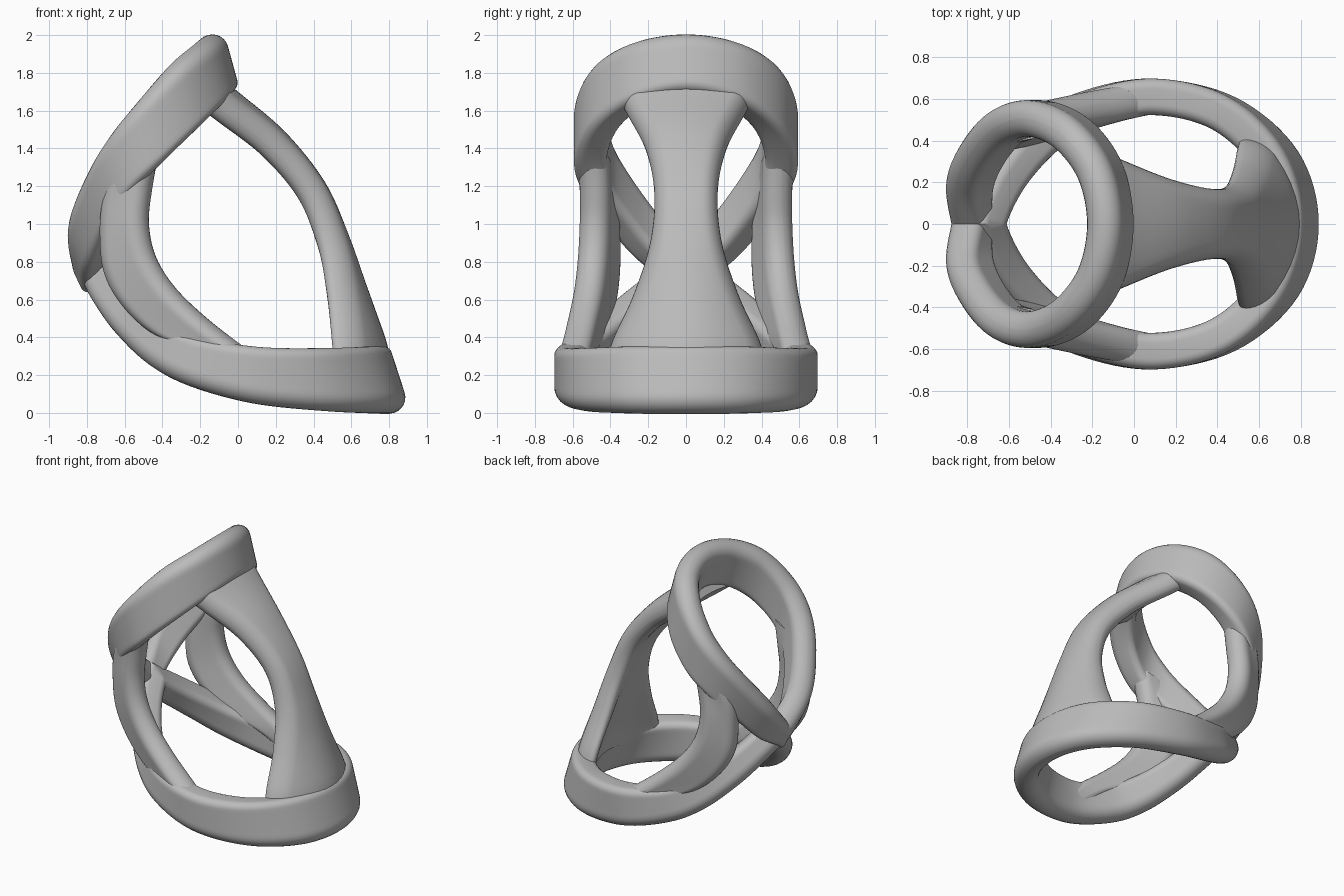
import bpy
import bmesh
import math
from mathutils import Vector, Matrix

if "Cube" in bpy.data.objects:
    bpy.data.objects.remove(bpy.data.objects["Cube"])

grey = bpy.data.materials.new("plain_grey")
grey.use_nodes = True
grey.diffuse_color = (0.5, 0.5, 0.5, 1)
grey.node_tree.nodes["Principled BSDF"].inputs["Base Color"].default_value = (0.5, 0.5, 0.5, 1)


def spline(rows, steps):
    """Smooth curve through rows of values of any length."""
    first = [2 * a - b for a, b in zip(rows[0], rows[1])]
    last = [2 * a - b for a, b in zip(rows[-1], rows[-2])]
    pts = [first] + rows + [last]
    out = []
    for i in range(1, len(pts) - 2):
        for s in range(steps):
            t = s / steps
            out.append([b + 0.5 * t * (c - a + t * (2 * a - 5 * b + 4 * c - d + t * (3 * (b - c) + d - a)))
                        for a, b, c, d in zip(*pts[i - 1:i + 3])])
    out.append(rows[-1])
    return out


def band_section(width, thick, r_start, r_end):
    """Rounded band outline: u runs across the width, v through the thickness."""
    h = thick / 2
    half = []
    for k in range(7):
        a = k / 6 * math.pi / 2
        half.append((r_start * (1 - math.cos(a)), h - r_start * (1 - math.sin(a))))
    for k in range(1, 10):
        half.append((r_start + (width - r_start - r_end) * k / 10, h))
    for k in range(7):
        a = k / 6 * math.pi / 2
        half.append((width - r_end * (1 - math.sin(a)), h - r_end * (1 - math.cos(a))))
    return half + [(u, -v) for u, v in reversed(half)]


def sweep(name, rows, thick, r_start, r_end, steps=8, mirror=True):
    """Sweep a band along rows of (edge a xyz, edge b xyz, bulge)."""
    path = spline(rows, steps)
    mids = [(Vector(p[:3]) + Vector(p[3:6])) / 2 for p in path]
    bm = bmesh.new()
    loops = []
    for i, p in enumerate(path):
        a, b = Vector(p[:3]), Vector(p[3:6])
        tangent = mids[min(i + 1, len(mids) - 1)] - mids[max(i - 1, 0)]
        width = (b - a).length
        across = (b - a) / width
        normal = tangent.cross(across).normalized()
        loop = []
        for u, v in band_section(width, thick, r_start, r_end):
            lift = p[6] * (1 - (2 * u / width - 1) ** 2)
            loop.append(bm.verts.new(a + across * u + normal * (v + lift)))
        loops.append(loop)
    n = len(loops[0])
    for l0, l1 in zip(loops, loops[1:]):
        for k in range(n):
            bm.faces.new((l0[k], l0[(k + 1) % n], l1[(k + 1) % n], l1[k]))
    bm.faces.new(loops[0])
    bm.faces.new(loops[-1])
    bmesh.ops.remove_doubles(bm, verts=bm.verts[:], dist=0.0005)
    if mirror:
        # trim at the middle plane, then reflect to the other side
        geom = bm.verts[:] + bm.edges[:] + bm.faces[:]
        bmesh.ops.bisect_plane(bm, geom=geom, plane_co=(0, 0, 0), plane_no=(0, 1, 0), clear_inner=True)
        geom = bm.verts[:] + bm.edges[:] + bm.faces[:]
        bmesh.ops.mirror(bm, geom=geom, matrix=Matrix.Identity(4), axis='Y', merge_dist=0.0005)
    bmesh.ops.recalc_face_normals(bm, faces=bm.faces[:])
    mesh = bpy.data.meshes.new(name)
    bm.to_mesh(mesh)
    bm.free()
    mesh.materials.append(grey)
    obj = bpy.data.objects.new(name, mesh)
    bpy.context.collection.objects.link(obj)
    bpy.ops.object.select_all(action='DESELECT')
    obj.select_set(True)
    bpy.context.view_layer.objects.active = obj
    bpy.ops.object.shade_smooth_by_angle(angle=math.radians(40))
    return obj


def ring_rows(stations):
    """Half ring from (y, free edge x z, inner edge x z), begun across the middle."""
    y, *rest = stations[1]
    return [[ax, y, az, bx, y, bz, 0] for y, ax, az, bx, by, bz in
            [(s[0], s[1], s[2], s[3], s[0], s[4]) for s in [(-y, *rest)] + stations]]


# upper teardrop ring, pinched at the crossing
sweep("upper_ring", ring_rows([
    (0, -.16, 2.0, -.075, 1.69), (.25, -.21, 1.96, -.12, 1.63),
    (.43, -.345, 1.85, -.25, 1.49), (.505, -.51, 1.67, -.42, 1.31),
    (.47, -.66, 1.48, -.56, 1.15), (.35, -.78, 1.27, -.665, .98),
    (.19, -.855, 1.06, -.73, .80), (0, -.83, .87, -.735, .67),
    (-.16, -.78, .72, -.70, .52)]), .175, .085, .05)

# lower teardrop ring
sweep("lower_ring", ring_rows([
    (0, .825, 0, .715, .34), (.305, .735, 0, .635, .34),
    (.53, .46, .01, .41, .34), (.61, .08, .05, .10, .35),
    (.55, -.25, .14, -.20, .40), (.44, -.46, .25, -.38, .49),
    (.28, -.63, .41, -.53, .62), (.11, -.74, .56, -.63, .75),
    (-.1, -.83, .72, -.70, .90)]), .175, .085, .05)

# curved side struts joining both rings
sweep("side_struts", [[ax, ay, az, bx, by, bz, 0] for ax, ay, az, bx, by, bz in [
    (-.66, .46, 1.28, -.42, .505, 1.38), (-.71, .42, 1.12, -.46, .505, 1.18),
    (-.72, .40, .95, -.48, .515, 1.00), (-.70, .40, .75, -.44, .525, .82),
    (-.61, .42, .58, -.33, .545, .65), (-.45, .46, .43, -.15, .58, .48),
    (-.20, .54, .31, .04, .607, .34), (-.05, .595, .20, .15, .615, .27)]],
    .165, .07, .08)

# waisted front plate from (edge x, z, half width, bulge)
sweep("front_plate", [[x, -w, z, x, w, z, bulge] for x, z, w, bulge in [
    (-.16, 1.66, .35, .05), (-.07, 1.59, .31, .05), (.17, 1.405, .215, .035),
    (.375, 1.17, .168, .02), (.475, .90, .19, .04), (.515, .62, .28, .10),
    (.535, .38, .39, .165), (.55, .22, .43, .185)]],
    .16, .079, .079, mirror=False)
